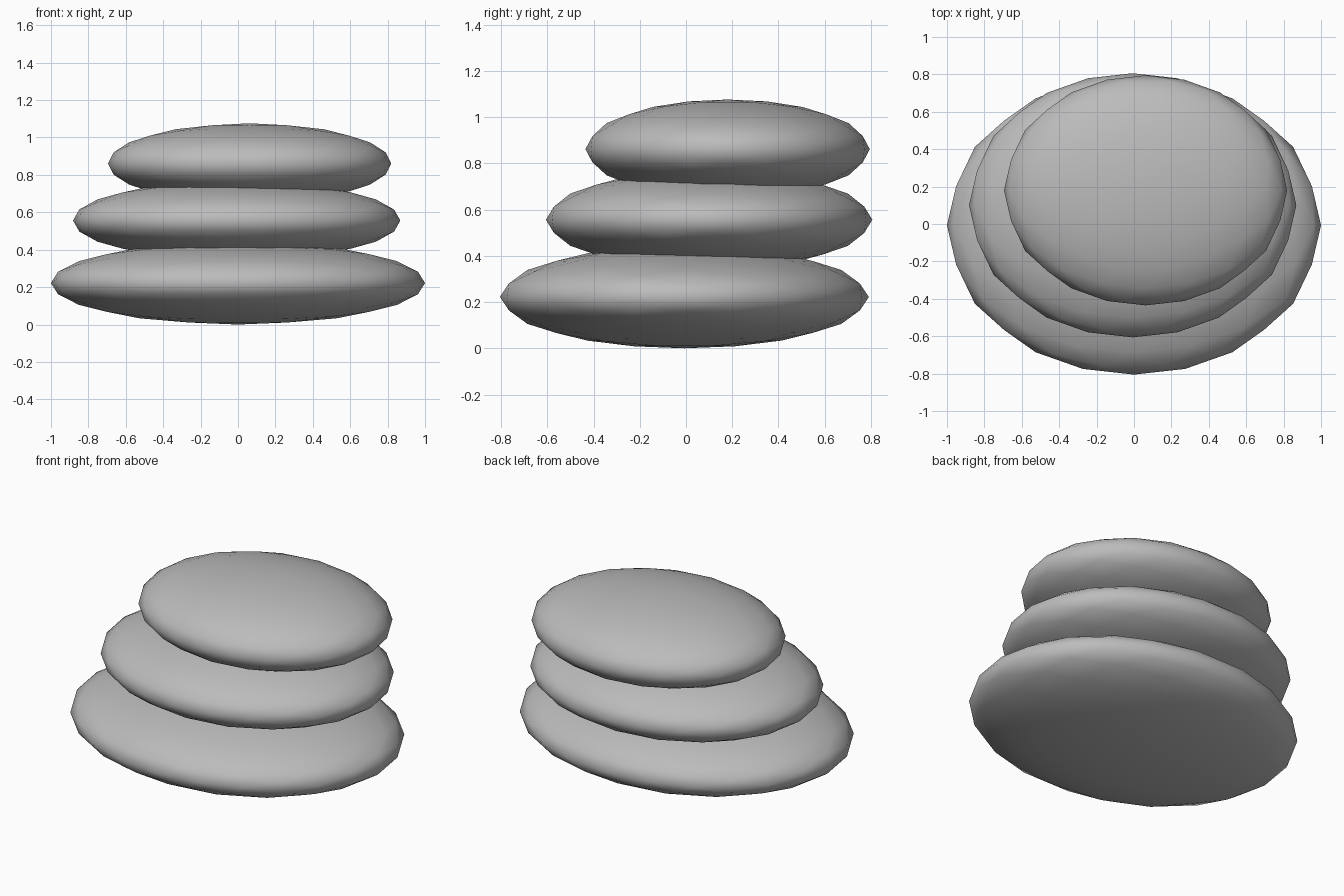
import bpy, bmesh, math

if "Cube" in bpy.data.objects:
    bpy.data.objects.remove(bpy.data.objects["Cube"])

stone_grey = bpy.data.materials.new("stone grey")
stone_grey.diffuse_color = (0.5, 0.5, 0.5, 1)
stone_grey.use_nodes = True
stone_grey.node_tree.nodes["Principled BSDF"].inputs["Base Color"].default_value = stone_grey.diffuse_color

PHI = (1 + math.sqrt(5)) / 2


def pebble(name, centre, radii):
    """Flattened icosphere with edges centred on the axes, subdivided twice."""
    bm = bmesh.new()
    for a in (-1, 1):
        for b in (-PHI, PHI):
            for co in ((a, b, 0), (0, a, b), (b, 0, a)):
                bm.verts.new(co)
    bmesh.ops.convex_hull(bm, input=bm.verts[:])
    for step in range(2):
        bmesh.ops.subdivide_edges(bm, edges=bm.edges[:], cuts=1, use_grid_fill=True)
        for v in bm.verts:
            v.co.normalize()
    for v in bm.verts:
        v.co = [c * r for c, r in zip(v.co, radii)]
    bmesh.ops.recalc_face_normals(bm, faces=bm.faces[:])
    for f in bm.faces:
        f.smooth = True
    mesh = bpy.data.meshes.new(name)
    bm.to_mesh(mesh)
    bm.free()
    mesh.materials.append(stone_grey)
    obj = bpy.data.objects.new(name, mesh)
    obj.location = centre
    bpy.context.collection.objects.link(obj)


# Three stacked stones, each smaller and set further back
pebble("bottom_stone", (0, -0.007, 0.222), (1.0, 0.798, 0.222))
pebble("middle_stone", (-0.007, 0.1, 0.556), (0.875, 0.706, 0.215))
pebble("top_stone", (0.062, 0.18, 0.861), (0.757, 0.615, 0.215))
